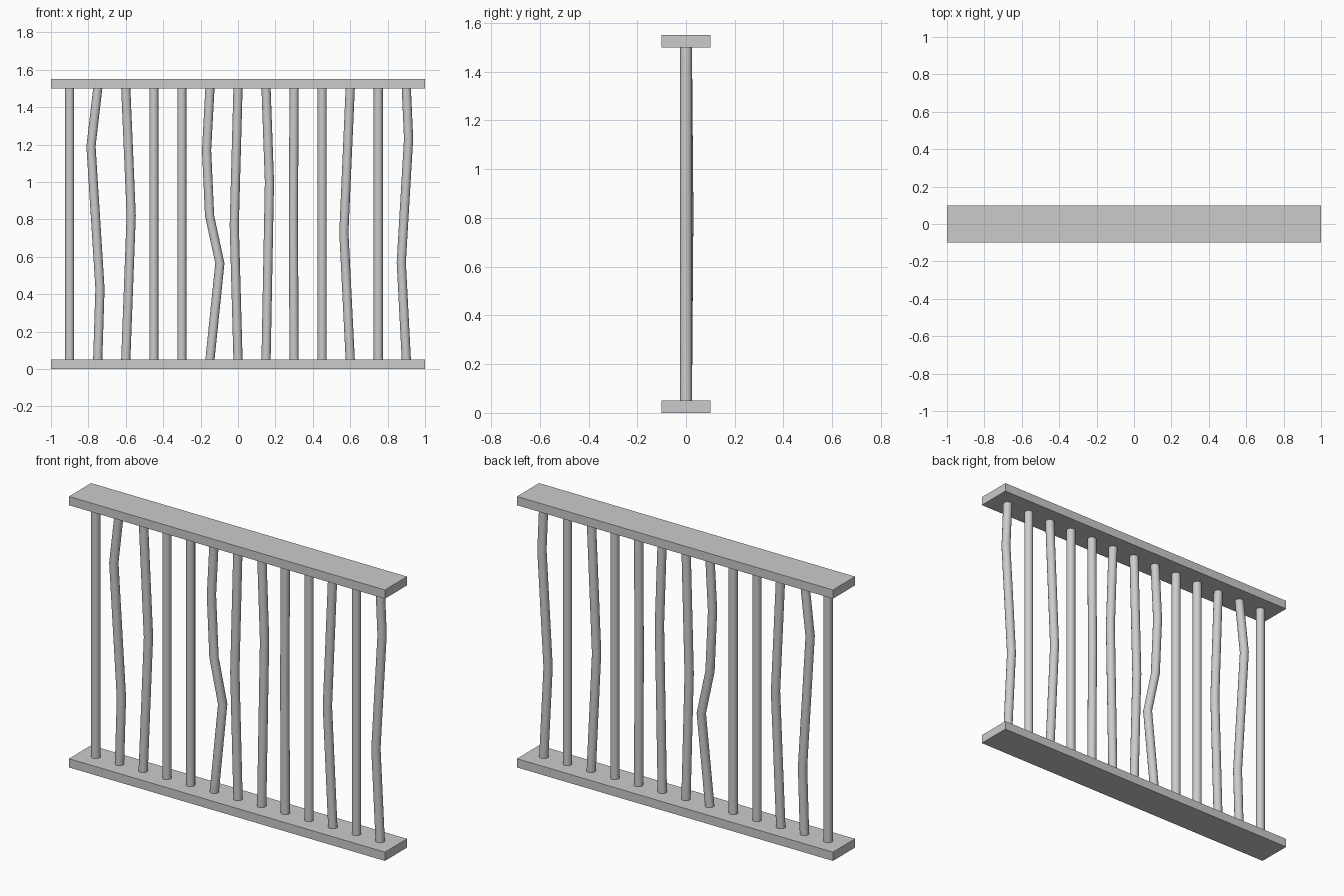
import bpy, bmesh, math

if "Cube" in bpy.data.objects:
    bpy.data.objects.remove(bpy.data.objects["Cube"])

Z0, Z1 = 0.05, 1.5      # inner faces of the rails
RADIUS, SIDES = 0.0245, 16


def rail(name, z):
    bpy.ops.mesh.primitive_cube_add(size=1, location=(0, 0, z))
    ob = bpy.context.object
    ob.name = name
    ob.scale = (2, 0.2, 0.05)
    bpy.ops.object.transform_apply(location=False, rotation=False, scale=True)


def bar(name, x, bends):
    # bends: (x offset, y offset, height) of each kink
    path = [(0, 0, Z0)] + bends + [(0, 0, Z1)]
    bm = bmesh.new()
    rings = []
    for dx, dy, z in path:
        rings.append([bm.verts.new((x + dx + RADIUS * math.cos(a), dy + RADIUS * math.sin(a), z))
                      for a in (2 * math.pi * k / SIDES for k in range(SIDES))])
    for lo, hi in zip(rings, rings[1:]):
        for k in range(SIDES):
            n = (k + 1) % SIDES
            bm.faces.new((lo[k], lo[n], hi[n], hi[k]))
    bm.faces.new(rings[0][::-1])
    bm.faces.new(rings[-1])
    mesh = bpy.data.meshes.new(name)
    bm.to_mesh(mesh)
    bm.free()
    ob = bpy.data.objects.new(name, mesh)
    bpy.context.collection.objects.link(ob)
    bpy.ops.object.select_all(action='DESELECT')
    ob.select_set(True)
    bpy.context.view_layer.objects.active = ob
    bpy.ops.object.shade_smooth_by_angle(angle=math.radians(40))


# Top and bottom rails
rail("bottom_rail", 0.025)
rail("top_rail", 1.525)

# Kinks of the damaged bars, by bar number from the left
bent = {
    1: [(0.012, 0, 0.43), (-0.036, 0, 1.19)],
    2: [(0.029, 0.006, 0.82)],
    5: [(0.053, 0, 0.565), (-0.002, 0, 0.82), (-0.018, 0, 1.17)],
    6: [(-0.02, 0, 0.77)],
    7: [(0.018, 0, 1.0)],
    8: [(-0.004, 0, 0.8)],
    10: [(-0.034, 0, 0.73)],
    12: [(-0.027, 0, 0.57), (0.012, 0, 1.23)],
}

# Row of thirteen evenly spaced bars
for i in range(13):
    bar(f"bar_{i + 1:02d}", -0.9 + 0.15 * i, bent.get(i, []))
